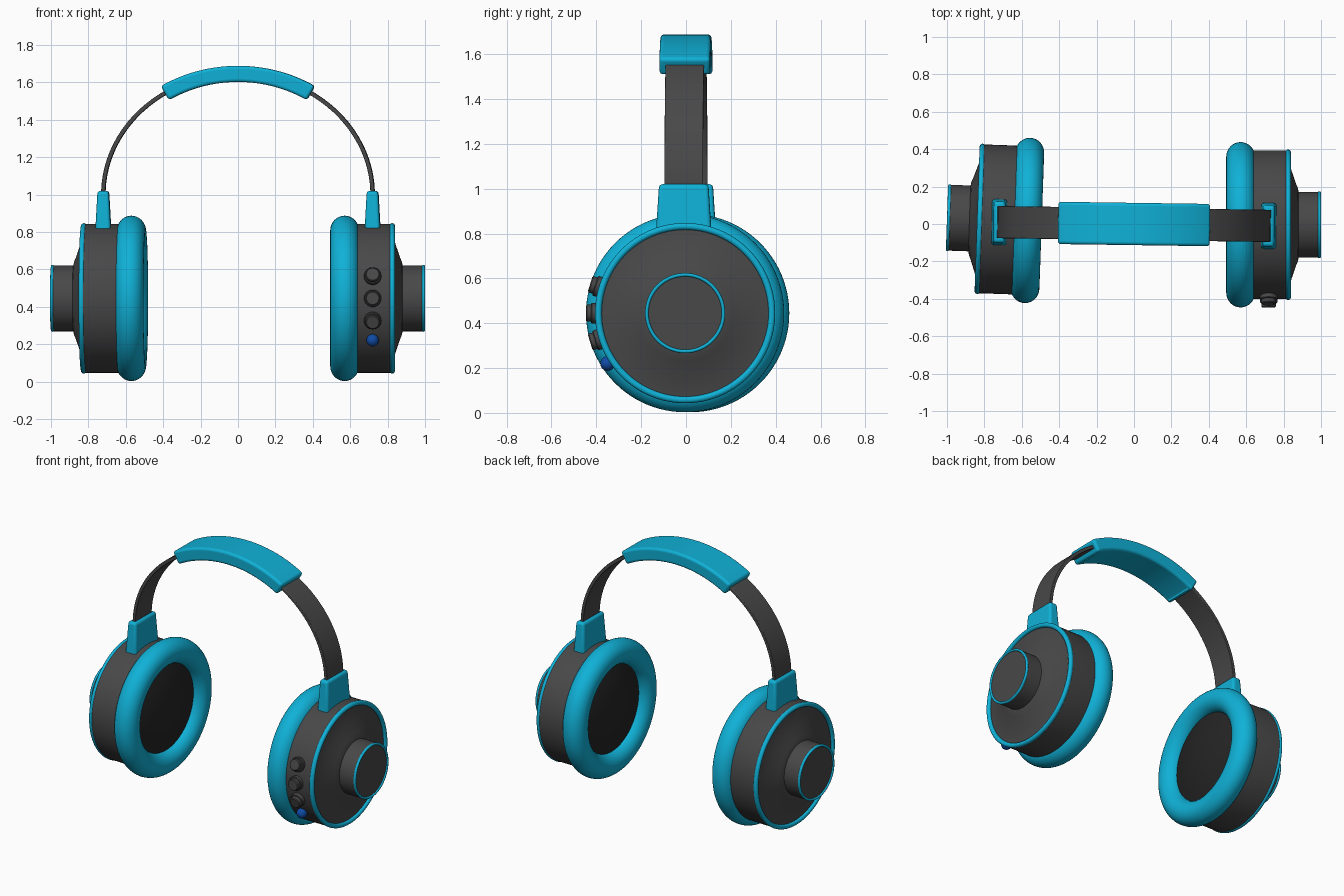
import bpy, bmesh, math
from mathutils import Matrix, Vector

if "Cube" in bpy.data.objects:
    bpy.data.objects.remove(bpy.data.objects["Cube"])


def material(name, rgb):
    m = bpy.data.materials.new(name)
    m.diffuse_color = (*rgb, 1)
    m.use_nodes = True
    m.node_tree.nodes["Principled BSDF"].inputs["Base Color"].default_value = m.diffuse_color
    return m


BLUE = material("cyan_blue", (0.005, 0.44, 0.68))
GREY = material("dark_grey", (0.065, 0.065, 0.065))
BLACK = material("speaker_black", (0.018, 0.018, 0.018))
NAVY = material("deep_blue", (0.005, 0.07, 0.38))


def finish(name, bm, mat, matrix=None, bevel=0.0, angle=35):
    bmesh.ops.recalc_face_normals(bm, faces=bm.faces[:])
    me = bpy.data.meshes.new(name)
    bm.to_mesh(me)
    bm.free()
    me.materials.append(mat)
    ob = bpy.data.objects.new(name, me)
    bpy.context.collection.objects.link(ob)
    if matrix:
        ob.matrix_world = matrix
    if bevel:
        mod = ob.modifiers.new("soft_edges", 'BEVEL')
        mod.width, mod.segments = bevel, 4
        mod.limit_method, mod.angle_limit = 'ANGLE', math.radians(40)
    bpy.context.view_layer.objects.active = ob
    ob.select_set(True)
    bpy.ops.object.shade_smooth_by_angle(angle=math.radians(angle))
    ob.select_set(False)
    return ob


def lathe(name, profile, mat, matrix, closed=False, steps=96):
    """Revolve (x, radius) points around the local x axis."""
    bm = bmesh.new()
    vs = [bm.verts.new((x, 0, r)) for x, r in profile]
    es = [bm.edges.new(p) for p in zip(vs, vs[1:])]
    if closed:
        es.append(bm.edges.new((vs[-1], vs[0])))
    bmesh.ops.spin(bm, geom=vs + es, cent=(0, 0, 0), axis=(1, 0, 0),
                   angle=math.tau, steps=steps)
    bmesh.ops.remove_doubles(bm, verts=bm.verts[:], dist=1e-5)
    return finish(name, bm, mat, matrix)


def ring(x, r, hx, hr, n):
    """Oval cross-section for a ring."""
    return [(x + hx * math.cos(math.tau * i / n), r + hr * math.sin(math.tau * i / n))
            for i in range(n)]


def arch(name, t0, t1, half_width, half_thick, mat, bevel):
    """Sweep a flat rectangle along the headband ellipse."""
    a, b, zc, n = 0.72, 0.645, 1.0, 48
    bm = bmesh.new()
    rows = []
    for i in range(n + 1):
        t = math.radians(t0 + (t1 - t0) * i / n)
        p = Vector((a * math.cos(t), 0, zc + b * math.sin(t)))
        nrm = Vector((math.cos(t) / a, 0, math.sin(t) / b)).normalized()
        rows.append([bm.verts.new(p + nrm * s * half_thick + Vector((0, y * half_width, 0)))
                     for s, y in ((-1, -1), (1, -1), (1, 1), (-1, 1))])
    for r, q in zip(rows, rows[1:]):
        for k in range(4):
            bm.faces.new((r[k], r[(k + 1) % 4], q[(k + 1) % 4], q[k]))
    bm.faces.new(rows[0])
    bm.faces.new(rows[-1])
    return finish(name, bm, mat, TURN, bevel)


TURN = Matrix.Rotation(math.radians(-0.8), 4, 'Z')   # slight turn of the headband
CZ = 0.445

# Ear cups: local +x points outward, origin at the cushion centre
for side, x, y, ang in (("right", 0.57, -0.004, 0), ("left", -0.57, 0.019, 178)):
    M = Matrix.Translation((x, y, CZ)) @ Matrix.Rotation(math.radians(ang), 4, 'Z')
    lathe(side + "_cushion", ring(0, 0.363, 0.077, 0.079, 32), BLUE, M, True)
    # domed speaker inside the cushion
    lathe(side + "_speaker", [(-0.065 + 0.06 * (r / 0.32) ** 2, r)
                              for r in (0, 0.08, 0.16, 0.24, 0.32)], BLACK, M)
    # housing with a shallow conical outer face and a round knob
    lathe(side + "_housing", [(0.03, 0), (0.03, 0.38), (0.045, 0.396), (0.06, 0.398),
                              (0.25, 0.398), (0.25, 0.385), (0.272, 0.29),
                              (0.298, 0.215), (0.306, 0.196), (0.31, 0.176),
                              (0.422, 0.176), (0.422, 0)], GREY, M)
    lathe(side + "_housing_rim", ring(0.254, 0.387, 0.015, 0.015, 16), BLUE, M, True)
    lathe(side + "_knob_rim", ring(0.421, 0.171, 0.009, 0.008, 12), BLUE, M, True)

    # tapered clip joining cup and headband
    bm = bmesh.new()
    bmesh.ops.create_cube(bm, size=2)
    for v in bm.verts:
        top = v.co.z > 0
        v.co = Vector((v.co.x * (0.03 if top else 0.042),
                       v.co.y * (0.11 if top else 0.124), 1.02 if top else 0.80))
    finish(side + "_clip", bm, BLUE,
           TURN @ Matrix.Translation((math.copysign(0.72, x), 0, 0)), 0.016)

# Headband strip and pad
arch("headband_strip", -2, 182, 0.086, 0.011, GREY, 0.004)
arch("headband_pad", 57.2, 122.8, 0.113, 0.043, BLUE, 0.028)

# Control buttons on the front of the right cup, axis pointing away from the cup centre
for i, deg in enumerate((17, 0, -17)):
    M = (Matrix.Translation((0.72, -0.004, CZ)) @ Matrix.Rotation(math.radians(-deg), 4, 'X')
         @ Matrix.Rotation(math.radians(-90), 4, 'Z'))
    lathe("button_%d" % (i + 1), [(0.38, 0), (0.38, 0.046), (0.416, 0.046), (0.42, 0.042),
                                  (0.42, 0.038), (0.438, 0.038), (0.443, 0.033), (0.443, 0)],
          GREY, M, steps=32)

# Indicator bead below the buttons
a = math.radians(33)
bm = bmesh.new()
bmesh.ops.create_uvsphere(bm, u_segments=24, v_segments=16, radius=0.033)
finish("indicator_bead", bm, NAVY,
       Matrix.Translation((0.72, -0.004 - 0.412 * math.cos(a), CZ - 0.412 * math.sin(a))))
